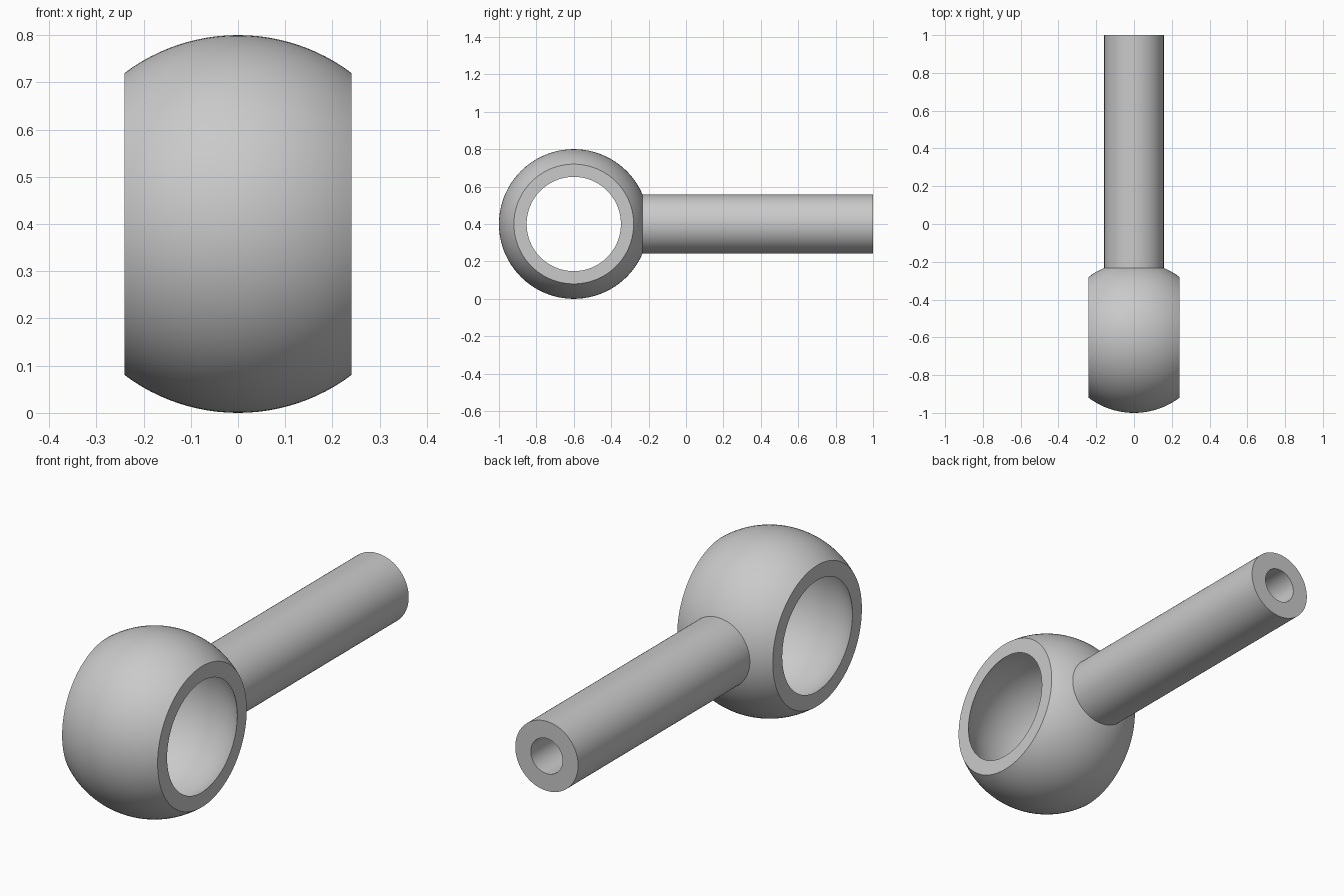
import bpy, bmesh, math
from mathutils import Matrix, Vector

cube = bpy.data.objects.get("Cube")
if cube:
    bpy.data.objects.remove(cube, do_unlink=True)

EYE_CENTRE = Vector((0, -0.6, 0.4))
BALL_R, CAVITY_R, HALF_WIDTH = 0.4, 0.348, 0.24
SHANK_R, HOLE_R = 0.158, 0.08

steel = bpy.data.materials.new("grey steel")
steel.use_nodes = True
GREY = (0.59, 0.59, 0.59, 1)
steel.diffuse_color = GREY
steel.node_tree.nodes["Principled BSDF"].inputs["Base Color"].default_value = GREY


def arc(radius, count=24):
    """Part of a circle between the two flat sides, as (radius, height)."""
    limit = math.asin(HALF_WIDTH / radius)
    angles = [limit * (2 * i / count - 1) for i in range(count + 1)]
    return [(radius * math.cos(a), radius * math.sin(a)) for a in angles]


def lathe(name, profile, matrix, steps, closed=False):
    """Turn a (radius, height) profile around z, then place it."""
    bm = bmesh.new()
    verts = [bm.verts.new((r, 0, h)) for r, h in profile]
    edges = [bm.edges.new(pair) for pair in zip(verts, verts[1:])]
    if closed:
        edges.append(bm.edges.new((verts[-1], verts[0])))
    bmesh.ops.spin(bm, geom=verts + edges, cent=(0, 0, 0), axis=(0, 0, 1),
                   angle=math.tau, steps=steps, use_duplicate=False)
    bmesh.ops.remove_doubles(bm, verts=bm.verts, dist=1e-5)
    bmesh.ops.recalc_face_normals(bm, faces=bm.faces)
    bm.transform(matrix)
    mesh = bpy.data.meshes.new(name)
    bm.to_mesh(mesh)
    bm.free()
    mesh.materials.append(steel)
    obj = bpy.data.objects.new(name, mesh)
    bpy.context.collection.objects.link(obj)
    bpy.ops.object.select_all(action="DESELECT")
    obj.select_set(True)
    bpy.context.view_layer.objects.active = obj
    bpy.ops.object.shade_smooth_by_angle(angle=math.radians(30))


# Eye: ball with flat sides, hollowed by a round seat open on both sides
lathe("eye_ring", arc(BALL_R) + arc(CAVITY_R)[::-1],
      Matrix.Translation(EYE_CENTRE) @ Matrix.Rotation(math.pi / 2, 4, "Y"),
      128, closed=True)

# Shank: rod rooted in the ring wall, with a blind hole in its rear end
root, tip, hole_bottom = 0.355, 1.6, 0.6
shank_profile = [(0, root), (SHANK_R, root), (SHANK_R, tip),
                 (HOLE_R, tip), (HOLE_R, hole_bottom), (0, hole_bottom)]
lathe("shank", shank_profile,
      Matrix.Translation(EYE_CENTRE) @ Matrix.Rotation(-math.pi / 2, 4, "X"), 96)
